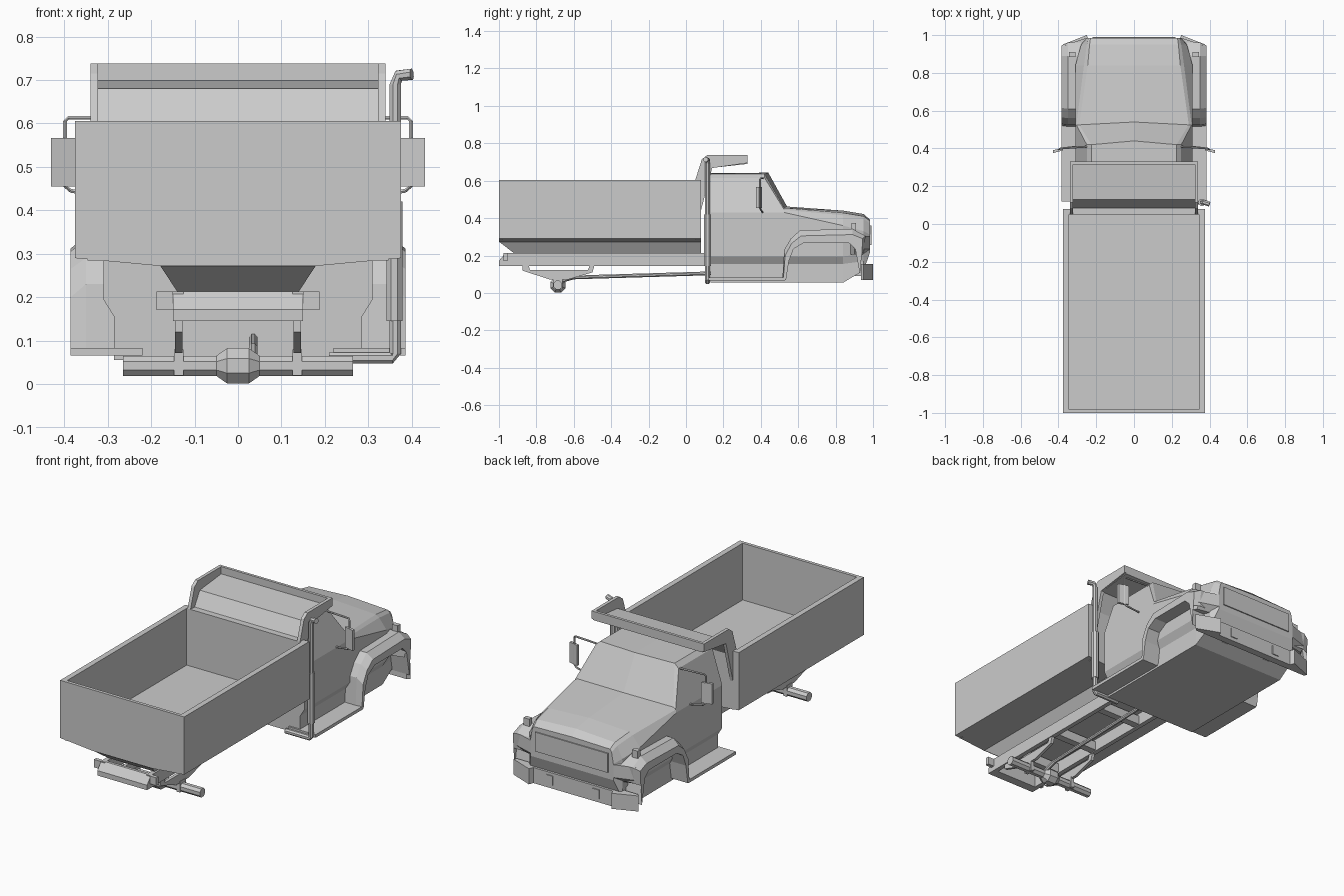
import bpy, bmesh, math
from mathutils import Vector

if "Cube" in bpy.data.objects:
    bpy.data.objects.remove(bpy.data.objects["Cube"])

grey = bpy.data.materials.new("light_grey")
grey.use_nodes = True
grey.diffuse_color = (0.6, 0.6, 0.6, 1)
grey.node_tree.nodes["Principled BSDF"].inputs["Base Color"].default_value = grey.diffuse_color


def loft(name, rings, caps=True, closed=True, mirror=False):
    """Skin a row of equal point rings; optionally mirror across x."""
    bm = bmesh.new()
    rows = [[bm.verts.new(p) for p in ring] for ring in rings]
    n = len(rows[0])
    for a, b in zip(rows, rows[1:]):
        for i in range(n if closed else n - 1):
            j = (i + 1) % n
            bm.faces.new((a[i], a[j], b[j], b[i]))
    if caps and closed:
        bm.faces.new(rows[0])
        bm.faces.new(rows[-1][::-1])
    bmesh.ops.recalc_face_normals(bm, faces=bm.faces)
    mesh = bpy.data.meshes.new(name)
    bm.to_mesh(mesh)
    bm.free()
    mesh.materials.append(grey)
    ob = bpy.data.objects.new(name, mesh)
    bpy.context.collection.objects.link(ob)
    if mirror:
        ob.modifiers.new("mirror", "MIRROR").use_mirror_merge = False
    return ob


def box(name, x, y, z, mirror=False):
    ring = lambda h: [(x[0], y[0], h), (x[1], y[0], h), (x[1], y[1], h), (x[0], y[1], h)]
    return loft(name, [ring(z[0]), ring(z[1])], mirror=mirror)


def side_prism(name, profile, x0, x1, mirror=False):
    """Extrude a (y, z) outline along x."""
    return loft(name, [[(x, y, z) for y, z in profile] for x in (x0, x1)], mirror=mirror)


def plan_prism(name, outline, z0, z1):
    """Extrude a half (x, y) outline, reflected across x, along z."""
    full = outline + [(-x, y) for x, y in reversed(outline)]
    return loft(name, [[(x, y, z) for x, y in full] for z in (z0, z1)])


def tube(name, path, radius, sides=8, mirror=False):
    """Tube along a path; radius may be one number or one per point."""
    pts = [Vector(p) for p in path]
    radii = radius if isinstance(radius, list) else [radius] * len(pts)
    rings = []
    for i, p in enumerate(pts):
        d = (pts[min(i + 1, len(pts) - 1)] - pts[max(i - 1, 0)]).normalized()
        ref = Vector((0, 1, 0)) if abs(d.y) < 0.8 else Vector((1, 0, 0))
        u = d.cross(ref).normalized()
        v = d.cross(u)
        angles = [math.tau * (k + 0.5) / sides for k in range(sides)]
        rings.append([p + radii[i] * (u * math.cos(a) + v * math.sin(a)) for a in angles])
    return loft(name, rings, mirror=mirror)


# Dump bed: U-shaped tub, end walls and tapered subframe
tub = [(0.375, 0.605), (0.375, 0.29), (0.18, 0.272)]
inner = [(-0.345, 0.605), (-0.345, 0.295)]
section = tub + [(-x, z) for x, z in reversed(tub)] + inner + [(-x, z) for x, z in reversed(inner)]
loft("bed_tub", [[(x, y, z) for x, z in section] for y in (-1, 0.08)])
box("bed_tailgate", (-0.346, 0.346), (-1, -0.982), (0.285, 0.605))
box("bed_front_wall", (-0.346, 0.346), (0.05, 0.08), (0.285, 0.605))
loft("bed_subframe", [[(-w, y0, z), (w, y0, z), (w, 0.08, z), (-w, 0.08, z)]
                      for w, y0, z in ((0.18, -1, 0.274), (0.14, -0.92, 0.213))])

# Cab shield with side flanges and front lip
side_prism("shield_plate", [(0.06, 0.6), (0.085, 0.605), (0.13, 0.68), (0.33, 0.70),
                            (0.33, 0.69), (0.135, 0.668), (0.08, 0.58)], -0.33, 0.33)
side_prism("shield_flange", [(0.05, 0.605), (0.085, 0.715), (0.115, 0.738), (0.33, 0.738),
                             (0.33, 0.695), (0.14, 0.668), (0.08, 0.44), (0.05, 0.44)],
           0.322, 0.34, mirror=True)
box("shield_lip", (-0.33, 0.33), (0.315, 0.33), (0.695, 0.738))

# Cab and hood: half sections (x, z) from sill to roof, skinned along y
LOW = [(0.285, 0.055), (0.285, 0.155), (0.31, 0.195)]
ROOF = [(0.31, 0.43), (0.25, 0.615), (0.225, 0.637)]
stations = [
    (0.13, 0.0, 0.64, LOW + ROOF),
    (0.42, 0.02, 0.643, LOW + ROOF),
    (0.525, 0.015, 0.462, LOW + [(0.31, 0.43), (0.305, 0.445), (0.29, 0.455)]),
    (0.84, 0.0, 0.44, LOW + [(0.31, 0.36), (0.265, 0.415), (0.245, 0.428)]),
    (0.95, 0.0, 0.422, [(0.28, 0.12), (0.28, 0.17), (0.28, 0.21),
                        (0.28, 0.33), (0.25, 0.395), (0.235, 0.41)]),
    (0.985, 0.0, 0.39, [(0.25, 0.22), (0.25, 0.24), (0.25, 0.27),
                        (0.25, 0.31), (0.24, 0.37), (0.23, 0.385)]),
]
rings = []
for y, bow, top, half in stations:
    rings.append([(x, y, z) for x, z in half] + [(0, y + bow, top)]
                 + [(-x, y, z) for x, z in reversed(half)])
loft("cab_and_hood", rings)

# Nose band with swept headlamp corners, valance and bumper
nose = [(0.3, 0.88), (0.383, 0.9), (0.36, 0.95), (0.25, 0.985)]
lower_nose = [(0.3, 0.88), (0.375, 0.9), (0.35, 0.93), (0.25, 0.95)]
loft("nose_band", [[(x, y, z) for x, y in o + [(-x, y) for x, y in reversed(o)]]
                   for o, z in ((lower_nose, 0.205), (nose, 0.235), (nose, 0.305))])
plan_prism("grille_surround", [(0.22, 0.97), (0.22, 0.991)], 0.255, 0.36)
plan_prism("bumper", [(0.365, 0.935), (0.378, 0.95), (0.25, 1.0), (0.24, 0.975)], 0.07, 0.155)
box("bumper_bracket", (0.12, 0.16), (0.88, 0.98), (0.09, 0.14), mirror=True)

# Flared front fenders: matching (y, z) paths at growing then shrinking x
crown = [(0.515, 0.07), (0.525, 0.23), (0.56, 0.29), (0.61, 0.335), (0.89, 0.342), (0.96, 0.305), (0.95, 0.215)]
shoulder = [(0.52, 0.07), (0.53, 0.2), (0.565, 0.265), (0.615, 0.305), (0.89, 0.312), (0.945, 0.29), (0.94, 0.21)]
arch = [(0.535, 0.07), (0.55, 0.17), (0.575, 0.235), (0.63, 0.268), (0.87, 0.268), (0.905, 0.235), (0.93, 0.1)]
loft("front_fender", [[(x, y, z) for y, z in path] for x, path in
                      ((0.28, crown), (0.35, crown), (0.385, shoulder), (0.385, arch), (0.28, arch))],
     closed=False, mirror=True)
box("marker_lamp", (0.31, 0.345), (0.885, 0.91), (0.335, 0.375), mirror=True)

# Running boards
box("running_board", (0.22, 0.385), (0.12, 0.53), (0.066, 0.083), mirror=True)

# Mirrors and their brackets
loft("mirror", [[(0.375, y, z), (0.43, y - 0.015, z), (0.43, y, z), (0.375, y + 0.015, z)]
                for y, z in ((0.39, 0.455), (0.39, 0.567))], mirror=True)
tube("mirror_bracket", [(0.25, 0.41, 0.613), (0.39, 0.4, 0.613), (0.398, 0.395, 0.605),
                        (0.398, 0.395, 0.455), (0.385, 0.4, 0.445), (0.3, 0.41, 0.43)],
     0.005, 6, mirror=True)

# Exhaust stack with muffler and bent tip
tube("exhaust_stack", [(0.21, 0.115, 0.06), (0.355, 0.115, 0.06), (0.362, 0.115, 0.07),
                       (0.362, 0.115, 0.69), (0.37, 0.115, 0.71), (0.4, 0.105, 0.713)], 0.014)
tube("exhaust_muffler", [(0.36, 0.115, 0.145), (0.36, 0.115, 0.42)], 0.02)

# Chassis rails and crossmembers
box("chassis_rail", (0.125, 0.15), (-0.97, 0.14), (0.145, 0.213), mirror=True)
side_prism("rear_crossmember", [(-1, 0.145), (-1, 0.172), (-0.965, 0.213), (-0.95, 0.213),
                                (-0.95, 0.145)], -0.15, 0.15)
box("tail_lamp", (0.15, 0.188), (-0.975, -0.955), (0.17, 0.213), mirror=True)
for y in (-0.8, -0.5, -0.15):
    box("crossmember", (-0.126, 0.126), (y, y + 0.04), (0.15, 0.2))

# Leaf springs with an open slot above
side_prism("leaf_spring", [(-0.875, 0.146), (-0.875, 0.12), (-0.73, 0.072), (-0.63, 0.072),
                           (-0.5, 0.11), (-0.49, 0.146), (-0.515, 0.146), (-0.525, 0.122),
                           (-0.835, 0.122), (-0.84, 0.146)], 0.128, 0.145, mirror=True)
box("axle_clamp", (0.126, 0.147), (-0.71, -0.66), (0.02, 0.08), mirror=True)

# Rear axle, differential and drive shaft
AXLE = (-0.685, 0.042)
along = lambda xs: [(x, *AXLE) for x in xs]
tube("rear_axle", along((-0.265, 0.265)), 0.025)
tube("differential", along((-0.05, -0.025, 0.025, 0.05)), [0.025, 0.044, 0.044, 0.025])
tube("drive_shaft", [(0.035, -0.68, 0.06), (0.035, -0.6, 0.083), (0.035, 0.14, 0.105)], 0.011)
